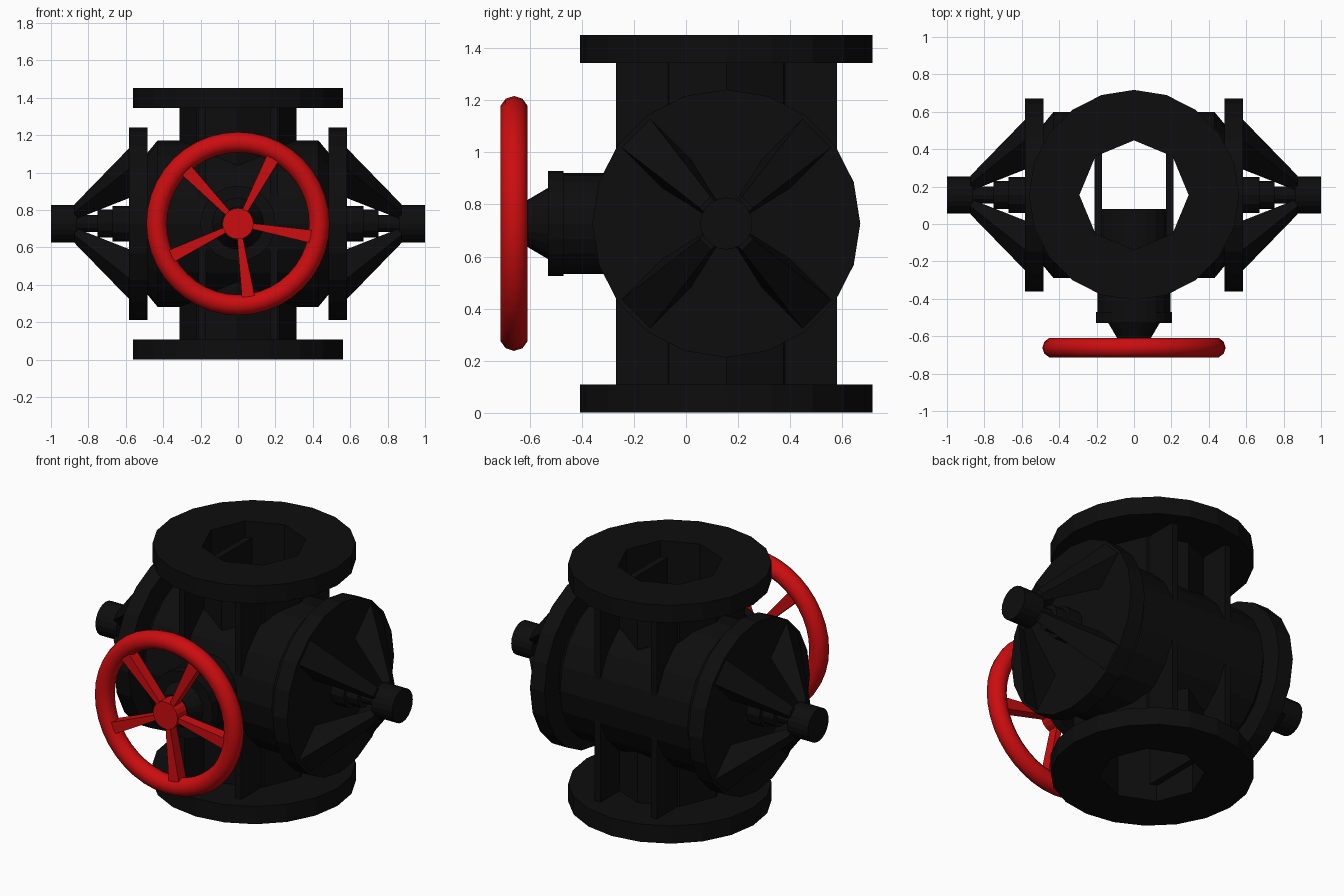
import bpy, bmesh, math
from mathutils import Vector, Matrix

if "Cube" in bpy.data.objects:
    bpy.data.objects.remove(bpy.data.objects["Cube"])

YC, ZC = 0.155, 0.727   # centre of the valve body


def material(name, color):
    m = bpy.data.materials.new(name)
    m.diffuse_color = color
    m.use_nodes = True
    m.node_tree.nodes["Principled BSDF"].inputs["Base Color"].default_value = m.diffuse_color
    return m


BLACK = material("black_iron", (0.004, 0.004, 0.004, 1))
RED = material("red_paint", (0.6, 0.004, 0.005, 1))


def make(name, bm, mat):
    bmesh.ops.recalc_face_normals(bm, faces=bm.faces)
    me = bpy.data.meshes.new(name)
    bm.to_mesh(me)
    bm.free()
    me.materials.append(mat)
    ob = bpy.data.objects.new(name, me)
    bpy.context.collection.objects.link(ob)
    return ob


def lathe(name, profile, axis, segs=20, mat=BLACK):
    """Capped solid of revolution; profile = (radius, coordinate along axis)."""
    def point(r, t, a):
        c, s = r * math.cos(a), r * math.sin(a)
        return {'X': (t, YC + c, ZC + s), 'Y': (c, t, ZC + s),
                'Z': (c, YC + s, t)}[axis]
    bm = bmesh.new()
    rings = [[bm.verts.new(point(r, t, math.tau * i / segs)) for i in range(segs)]
             for r, t in profile]
    for a, b in zip(rings, rings[1:]):
        for i in range(segs):
            j = (i + 1) % segs
            bm.faces.new((a[i], a[j], b[j], b[i]))
    bm.faces.new(rings[0])
    bm.faces.new(rings[-1])
    return make(name, bm, mat)


def hexa(bm, base, tip):
    """Tapered block between two four-point loops."""
    a = [bm.verts.new(p) for p in base]
    b = [bm.verts.new(p) for p in tip]
    bm.faces.new(a)
    bm.faces.new(b)
    for i in range(4):
        j = (i + 1) % 4
        bm.faces.new((a[i], a[j], b[j], b[i]))


# vertical pipe, end flanges and horizontal barrel, all bored through
bore = lathe("bore_cutter", [(0.292, -0.2), (0.292, 1.7)], 'Z', 8)
bore.hide_render = True
bore.hide_viewport = True
bored = [
    lathe("vertical_pipe", [(0.312, 0.05), (0.312, 1.40)], 'Z', 8),
    lathe("bottom_flange", [(0.562, 0), (0.562, 0.108)], 'Z'),
    lathe("top_flange", [(0.562, 1.344), (0.562, 1.452)], 'Z'),
    lathe("barrel", [(0.36, -0.5), (0.445, -0.43), (0.445, 0.43), (0.36, 0.5)], 'X'),
]
for ob in bored:
    mod = ob.modifiers.new("bore", 'BOOLEAN')
    mod.object = bore
    mod.operation = 'DIFFERENCE'
    mod.solver = 'EXACT'

# stiffening plates running through the pipe
for side, label in ((-1, "left"), (1, "right")):
    bm = bmesh.new()
    bmesh.ops.create_cube(bm, size=1, matrix=Matrix.Translation((side * 0.19, YC, ZC))
                          @ Matrix.Diagonal((0.04, 0.85, 1.25, 1)))
    make(label + "_rib", bm, BLACK)

# side covers: plate, stepped stem, hub and four tapered arms
for s, label in ((-1, "left"), (1, "right")):
    lathe(label + "_cover_plate", [(0.515, s * 0.485), (0.515, s * 0.583)], 'X')
    lathe(label + "_stem", [(0.095, s * 0.57), (0.095, s * 0.67), (0.075, s * 0.67),
                            (0.075, s * 0.75), (0.045, s * 0.75), (0.045, s * 0.9)], 'X', 12)
    lathe(label + "_hub", [(0.1, s * 0.86), (0.1, s * 1.0)], 'X')
    bm = bmesh.new()
    for k in range(4):
        a = math.radians(45 + 90 * k)
        rad = Vector((0, math.cos(a), math.sin(a)))
        tan = Vector((0, -math.sin(a), math.cos(a)))

        def loop(x, r0, r1, w):
            c = Vector((s * x, YC, ZC))
            return [c + rad * r + tan * t
                    for r, t in ((r0, -w), (r1, -w), (r1, w), (r0, w))]
        hexa(bm, loop(0.57, 0.28, 0.508, 0.08), loop(0.875, 0.06, 0.115, 0.03))
    make(label + "_arms", bm, BLACK)

# front neck with collar and cone for the handwheel shaft
lathe("front_neck", [(0.195, 0.08), (0.195, -0.47), (0.202, -0.47), (0.202, -0.53),
                     (0.137, -0.53), (0.09, -0.61)], 'Y')

# handwheel rim
WY, R, T = -0.661, 0.435, 0.055
bpy.ops.mesh.primitive_torus_add(major_radius=R, minor_radius=T, major_segments=40,
                                 minor_segments=10, location=(0, WY, ZC),
                                 rotation=(math.pi / 2, 0, 0))
rim = bpy.context.object
rim.name = "handwheel_rim"
rim.data.materials.append(RED)
bpy.ops.object.shade_smooth_by_angle(angle=math.radians(40))

# handwheel hub and five flared spokes
lathe("handwheel_hub", [(0.083, -0.60), (0.083, -0.70)], 'Y', 20, RED)
bm = bmesh.new()
for k in range(5):
    a = math.radians(-10 + 72 * k)
    rad = Vector((math.cos(a), 0, math.sin(a)))
    tan = Vector((-math.sin(a), 0, math.cos(a)))

    def section(r, w, d):
        c = Vector((0, WY, ZC)) + rad * r
        return [c + tan * u * w + Vector((0, v * d, 0))
                for u, v in ((-1, -1), (1, -1), (1, 1), (-1, 1))]
    hexa(bm, section(0.06, 0.014, 0.03), section(0.42, 0.036, 0.036))
make("handwheel_spokes", bm, RED)
